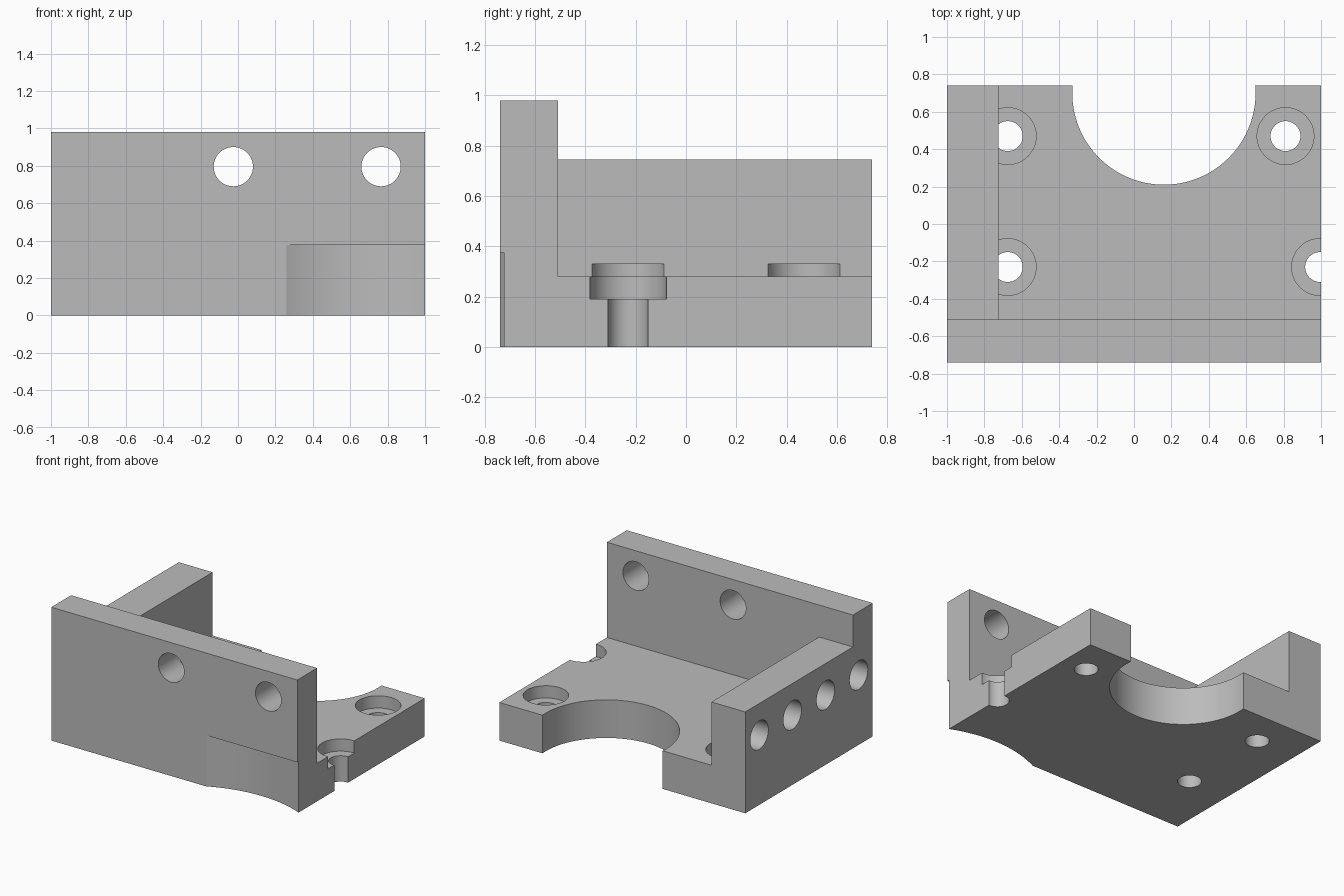
import bpy
import math

cube = bpy.data.objects.get("Cube")
if cube:
    bpy.data.objects.remove(cube, do_unlink=True)

grey = bpy.data.materials.new("plain grey")
grey.use_nodes = True
grey.diffuse_color = (0.5, 0.5, 0.5, 1)
grey.node_tree.nodes["Principled BSDF"].inputs["Base Color"].default_value = (0.5, 0.5, 0.5, 1)


def box(name, low, high):
    centre = [(a + b) / 2 for a, b in zip(low, high)]
    bpy.ops.mesh.primitive_cube_add(size=1, location=centre)
    ob = bpy.context.object
    ob.name = name
    ob.scale = [b - a for a, b in zip(low, high)]
    bpy.ops.object.transform_apply(location=True, rotation=True, scale=True)
    ob.data.materials.append(grey)
    return ob


def rod(radius, start, end, sides=48):
    """Cylinder along one axis, from start to end."""
    span = [b - a for a, b in zip(start, end)]
    turn = (0, math.pi / 2, 0) if span[0] else (math.pi / 2, 0, 0) if span[1] else (0, 0, 0)
    bpy.ops.mesh.primitive_cylinder_add(
        vertices=sides, radius=radius, depth=sum(span), rotation=turn,
        location=[(a + b) / 2 for a, b in zip(start, end)])
    ob = bpy.context.object
    ob.data.materials.append(grey)
    return ob


def combine(target, other, operation):
    mod = target.modifiers.new("combine", "BOOLEAN")
    mod.operation, mod.solver, mod.object = operation, "EXACT", other
    bpy.context.view_layer.objects.active = target
    bpy.ops.object.modifier_apply(modifier=mod.name)
    bpy.data.objects.remove(other, do_unlink=True)


# Base plate with a tall front wall and a lower side wall
BASE, WALL_Y, WALL_X = 0.28, -0.51, -0.725
bracket = box("mounting_bracket", (-1, -0.74, 0), (1, 0.74, BASE))
combine(bracket, box("front_wall", (-1, -0.74, 0), (1, WALL_Y, 0.98)), "UNION")
combine(bracket, box("side_wall", (-1, -0.74, 0), (WALL_X, 0.74, 0.745)), "UNION")

# Large round opening in the back edge
combine(bracket, rod(0.49, (0.16, 0.7, -0.1), (0.16, 0.7, 0.6), 96), "DIFFERENCE")

# Shallow curved relief at the lower front corner
combine(bracket, rod(0.896, (0.647, -1.548, -0.1), (0.647, -1.548, 0.375), 160), "DIFFERENCE")

# Counterbored screw holes; the bores on one side bite into the side wall
for x, y in ((-0.675, 0.47), (-0.675, -0.23), (0.81, 0.47), (0.995, -0.23)):
    combine(bracket, rod(0.152, (x, y, 0.19), (x, y, 0.33)), "DIFFERENCE")
    combine(bracket, rod(0.08, (x, y, -0.1), (x, y, 0.26)), "DIFFERENCE")

# Through holes in the front wall
for x in (-0.025, 0.765):
    combine(bracket, rod(0.105, (x, -0.9, 0.795), (x, -0.4, 0.795)), "DIFFERENCE")

# Row of blind holes in the outside of the side wall
for i in range(4):
    y = -0.578 + i * 0.385
    combine(bracket, rod(0.105, (-1.1, y, 0.513), (-0.8, y, 0.513)), "DIFFERENCE")

bpy.ops.object.select_all(action="DESELECT")
bracket.select_set(True)
bpy.context.view_layer.objects.active = bracket
bpy.ops.object.shade_smooth_by_angle(angle=math.radians(25))
